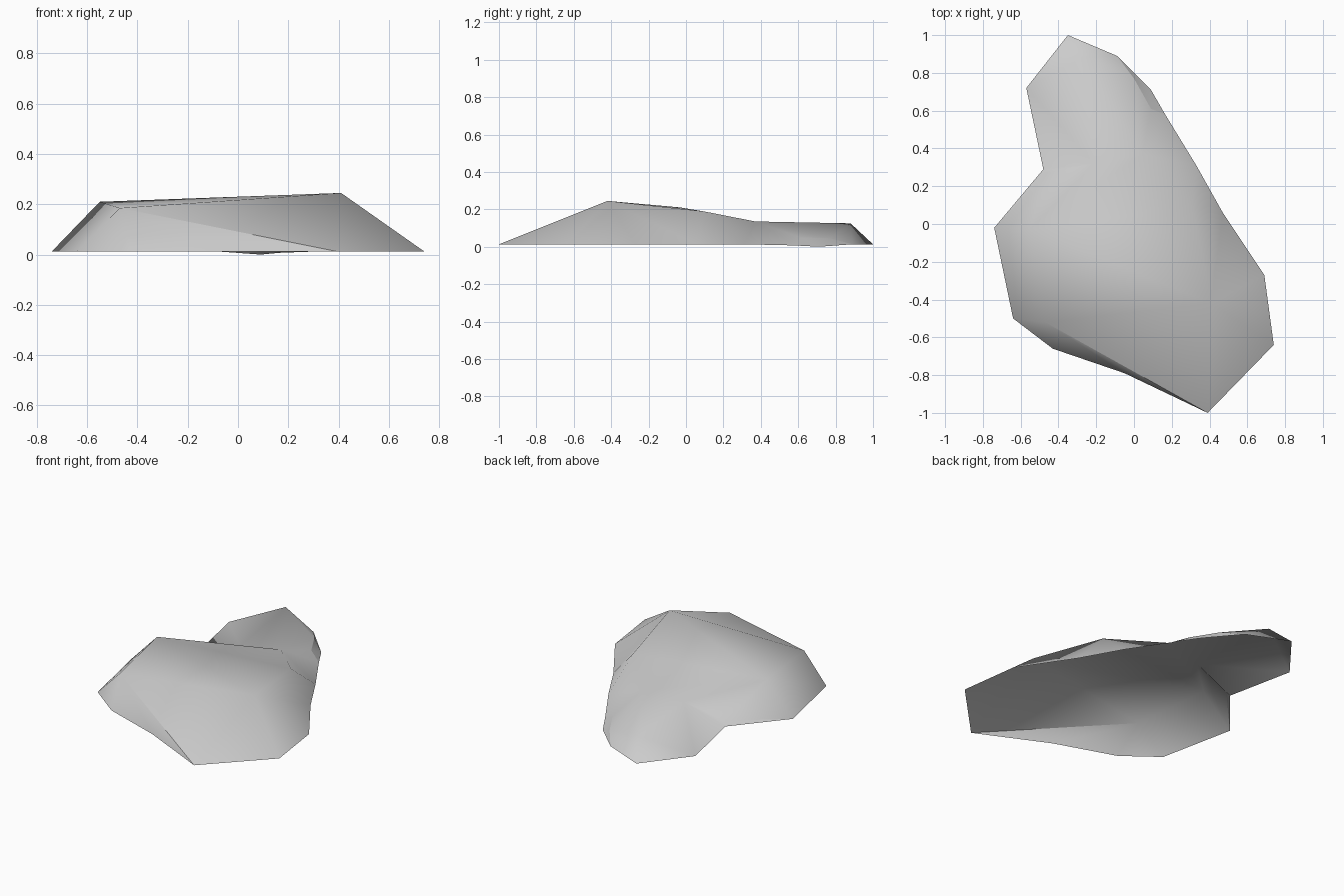
import bpy
import bmesh
from mathutils import Vector
from mathutils.geometry import delaunay_2d_cdt

default_cube = bpy.data.objects.get("Cube")
if default_cube:
    bpy.data.objects.remove(default_cube, do_unlink=True)

# Ground outline of the rock, counterclockwise from the back
BASE = 0.013
outline = [
    (-.35, 1), (-.57, .72), (-.48, .29), (-.74, -.02), (-.64, -.5),
    (-.43, -.66), (-.05, -.79), (.39, -1), (.74, -.64), (.69, -.27),
    (.47, .06), (.33, .31), (.165, .58), (.09, .71), (-.09, .89),
]
rim_points = [Vector((x, y, BASE)) for x, y in outline]
rim_points[outline.index((.09, .71))].z = 0.0
rim_points[outline.index((.165, .58))].z = 0.007
rim_names = ["rim_%s" % i for i in range(len(outline))]

# Raised corners of the rock
crest = {
    "peak": (.41, -.42, .245),
    "front_shoulder": (-.47, -.52, .185),
    "side_shoulder": (-.55, -.03, .21),
    "east_shoulder": (.31, .09, .19),
    "saddle": (.045, .37, .135),
    "hollow": (-.21, .32, .11),
    "back_tip": (-.28, .88, .125),
    "back_step": (.0, .77, .045),
    "side_step": (.09, .61, .05),
    "west_notch": (-.47, .27, .04),
}
names = rim_names + list(crest)
points = rim_points + [Vector(p) for p in crest.values()]

# Soft creases are only kept in the triangulation, hard ones also shade sharp
soft = [
    ("peak", "front_shoulder"), ("peak", "side_shoulder"),
    ("front_shoulder", "side_shoulder"), ("peak", "east_shoulder"),
    ("east_shoulder", "saddle"), ("side_shoulder", "saddle"),
    ("saddle", "back_tip"), ("front_shoulder", "rim_4"),
    ("side_shoulder", "rim_3"), ("saddle", "rim_11"), ("back_tip", "rim_0"),
]
hard = [
    ("hollow", "back_tip"), ("front_shoulder", "rim_7"),
    ("west_notch", "rim_3"), ("back_step", "side_step"),
    ("side_step", "rim_12"), ("back_step", "rim_14"),
]


def pairs(creases):
    return [(names.index(a), names.index(b)) for a, b in creases]


loop = list(range(len(outline)))
result = delaunay_2d_cdt([p.xy for p in points], pairs(soft + hard),
                         [loop], 1, 1e-5)
triangles, sources = result[2], result[3]

# Open rock shell, without an underside
bm = bmesh.new()
skin = [bm.verts.new(p) for p in points]
for triangle in triangles:
    face = bm.faces.new([skin[sources[i][0]] for i in triangle])
    face.smooth = True
    face.normal_update()
    if face.normal.z < 0:
        face.normal_flip()
for a, b in pairs(hard):
    edge = bm.edges.get((skin[a], skin[b]))
    if edge:
        edge.smooth = False
mesh = bpy.data.meshes.new("rock_slab")
bm.to_mesh(mesh)
bm.free()

# Plain stone colour
stone = bpy.data.materials.new("stone_grey")
stone.use_nodes = True
grey = (.6, .6, .6, 1)
stone.diffuse_color = grey
shader = stone.node_tree.nodes["Principled BSDF"]
shader.inputs["Base Color"].default_value = grey
shader.inputs["Roughness"].default_value = .9
mesh.materials.append(stone)

rock = bpy.data.objects.new("rock_slab", mesh)
bpy.context.collection.objects.link(rock)
